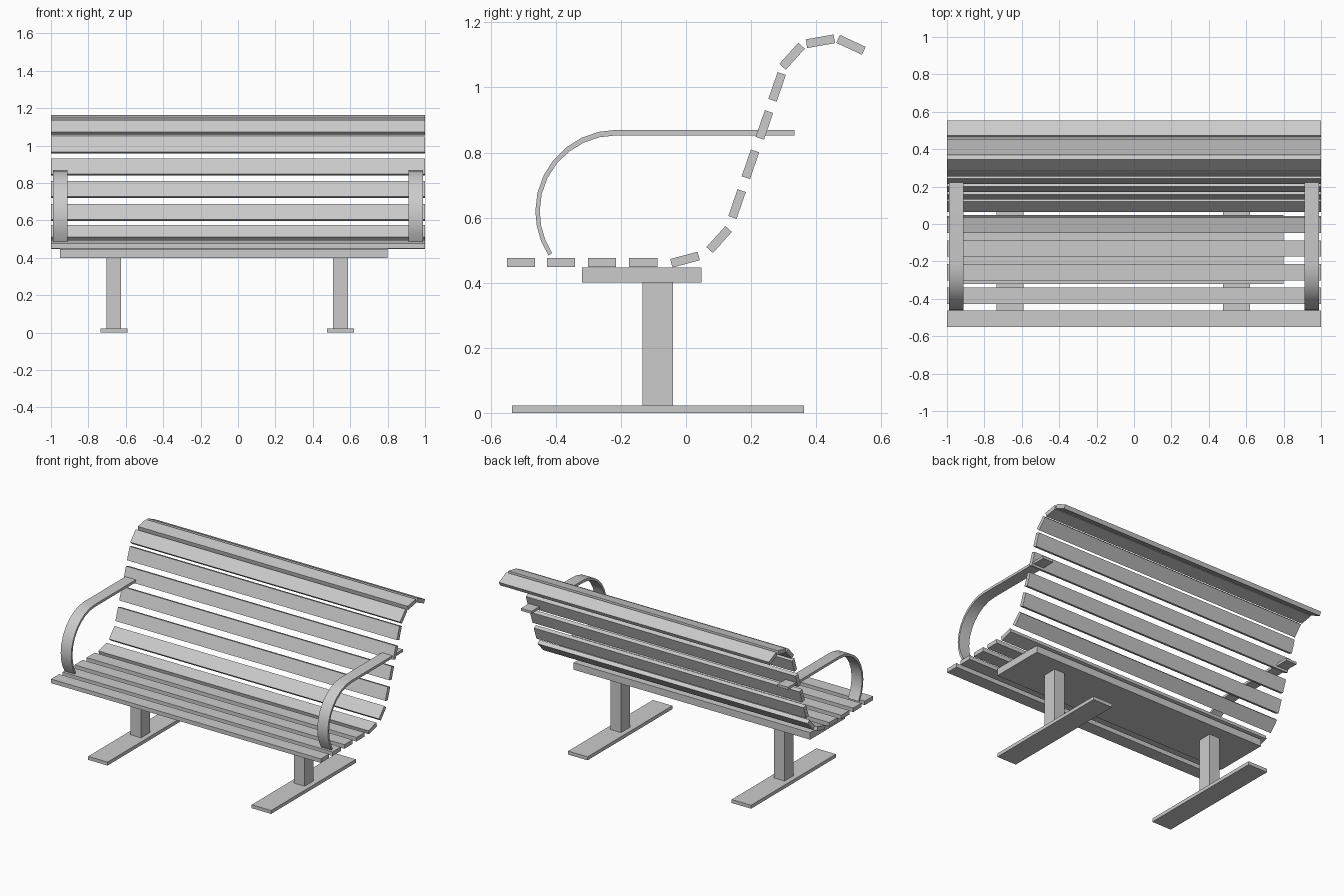
import bpy, bmesh
from math import radians, sin, cos

if "Cube" in bpy.data.objects:
    bpy.data.objects.remove(bpy.data.objects["Cube"])


def box(name, x, y, z):
    """Box from (min, max) ranges on each axis."""
    bm = bmesh.new()
    bmesh.ops.create_cube(bm, size=1)
    for v in bm.verts:
        v.co = [r[0] + (c + 0.5) * (r[1] - r[0]) for c, r in zip(v.co, (x, y, z))]
    return finish(name, bm)


def finish(name, bm):
    bmesh.ops.recalc_face_normals(bm, faces=bm.faces)
    me = bpy.data.meshes.new(name)
    bm.to_mesh(me)
    bm.free()
    ob = bpy.data.objects.new(name, me)
    bpy.context.collection.objects.link(ob)
    return ob


# Slats: centre y, centre z, tilt in degrees, following the seat and back curve
SLATS = [(-0.507, 0.4625, 0), (-0.384, 0.4625, 0), (-0.258, 0.4625, 0), (-0.131, 0.4625, 0),
         (-0.003, 0.471, 15), (0.102, 0.533, 48), (0.157, 0.642, 71), (0.198, 0.764, 71),
         (0.241, 0.885, 71), (0.280, 1.002, 71), (0.326, 1.096, 48), (0.413, 1.142, 10),
         (0.507, 1.131, -25)]
for i, (y, z, tilt) in enumerate(SLATS):
    part = "seat_slat" if i < 5 else "back_slat"
    ob = box(f"{part}_{i + 1}", (-1, 1), (-0.0435, 0.0435), (-0.0135, 0.0135))
    ob.location = (0, y, z)
    ob.rotation_euler.x = radians(tilt)

# Armrests: flat bar curling down onto the seat front
CY, CZ, R = -0.213, 0.62, 0.25
angles = [90 + i * 90 / 7 for i in range(8)] + [191, 202, 213]


def arc(r_side, r_top):
    return [(CY + r_side * cos(radians(a)), CZ + (r_top if a < 180 else r_side) * sin(radians(a)))
            for a in angles]


outer = [(0.333, CZ + R)] + arc(R, R)
inner = [(0.333, CZ + R - 0.017)] + arc(R - 0.0135, R - 0.017)
for side, x0, x1 in (("left", -0.99, -0.912), ("right", 0.912, 0.99)):
    bm = bmesh.new()
    rings = [[bm.verts.new((x, *p)) for x, p in ((x0, o), (x1, o), (x1, n), (x0, n))]
             for o, n in zip(outer, inner)]
    for a, b in zip(rings, rings[1:]):
        for k in range(4):
            bm.faces.new((a[k], a[(k + 1) % 4], b[(k + 1) % 4], b[k]))
    bm.faces.new(rings[0])
    bm.faces.new(rings[-1])
    ob = finish(f"armrest_{side}", bm)
    bpy.ops.object.select_all(action='DESELECT')
    ob.select_set(True)
    bpy.context.view_layer.objects.active = ob
    bpy.ops.object.shade_smooth_by_angle(angle=radians(30))

# Support plate under the seat
box("support_plate", (-0.953, 0.80), (-0.32, 0.047), (0.40, 0.447))

# Posts and floor feet
for side, x in (("left", -0.664), ("right", 0.548)):
    box(f"post_{side}", (x - 0.039, x + 0.039), (-0.133, -0.04), (0.023, 0.40))
    box(f"foot_{side}", (x - 0.072, x + 0.072), (-0.535, 0.362), (0, 0.023))
